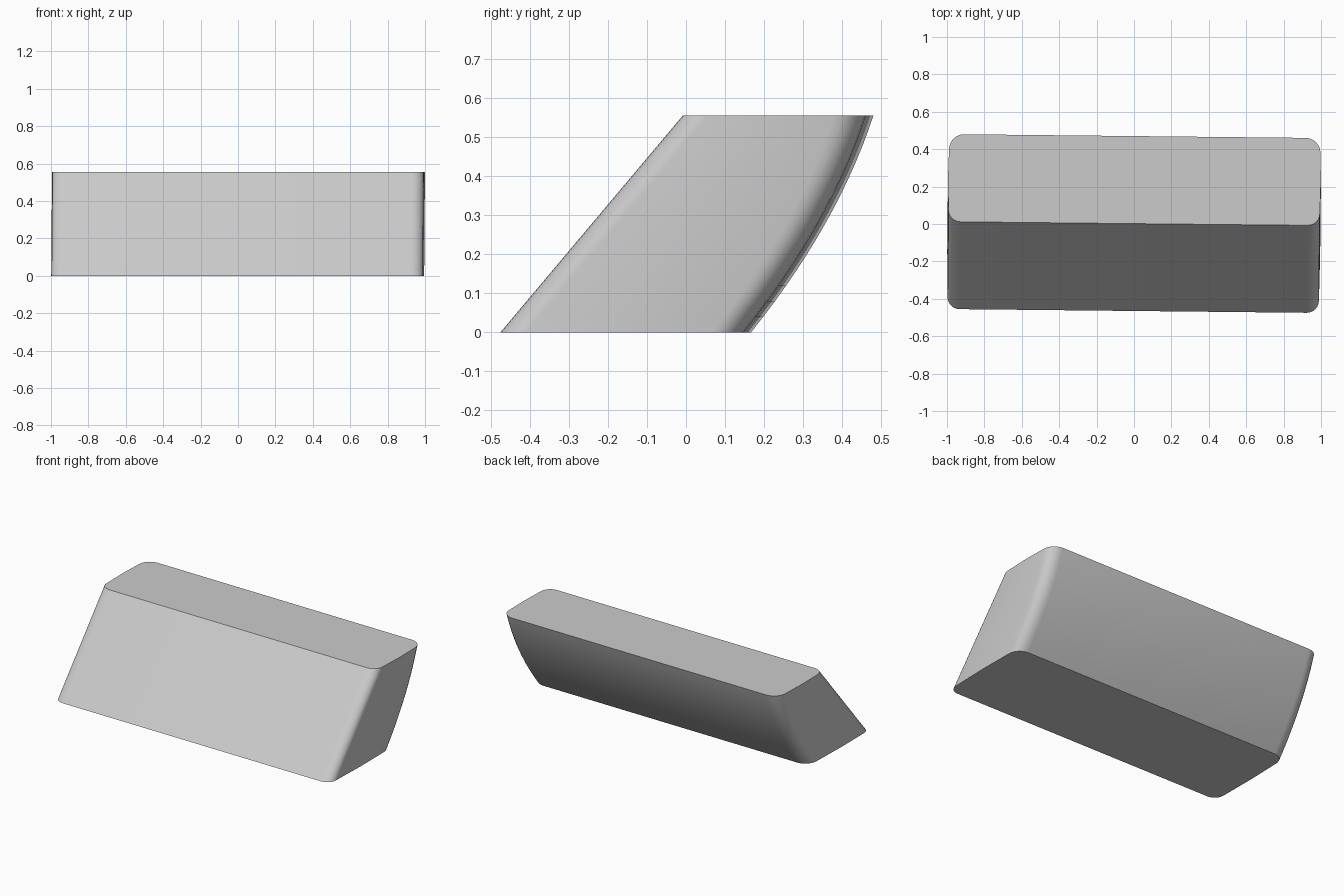
import bpy, bmesh, math
from mathutils import Matrix

if "Cube" in bpy.data.objects:
    bpy.data.objects.remove(bpy.data.objects["Cube"])

HEIGHT, HALF = 0.555, 0.993
LAYERS, ARC = 14, 6


def quarter(cx, cy, rx, ry, start):
    """Points of one rounded corner, counter-clockwise."""
    return [(cx + rx * math.cos(math.radians(start + 90 * i / ARC)),
             cy + ry * math.sin(math.radians(start + 90 * i / ARC)))
            for i in range(ARC + 1)]


def section(t):
    """Rounded rectangle outline at height fraction t, with slightly bowed ends."""
    front = -0.465 + 0.467 * t                               # straight leaning front
    back = 0.157 + 0.313 * t + 4 * 0.033 * t * (1 - t)       # bulging back
    rf, rb = 0.065, 0.08
    right = quarter(HALF - rf, front + rf, rf, rf, -90)
    mid = (front + back) / 2
    right.append((HALF + 0.004, mid))
    right += quarter(HALF - rb, back - rb, rb, rb, 0)
    left = [(-x, y) for x, y in reversed(right)]
    return right + left


# Block: loft of stacked outlines
bm = bmesh.new()
rings = []
for k in range(LAYERS + 1):
    t = k / LAYERS
    rings.append([bm.verts.new((x, y, HEIGHT * t)) for x, y in section(t)])
n = len(rings[0])
for a, b in zip(rings, rings[1:]):
    for i in range(n):
        j = (i + 1) % n
        bm.faces.new((a[i], a[j], b[j], b[i]))
bm.faces.new(list(reversed(rings[0])))
bm.faces.new(rings[-1])

# Slight twist of the whole block about the vertical axis
bmesh.ops.rotate(bm, verts=bm.verts, cent=(0, 0, 0),
                 matrix=Matrix.Rotation(math.radians(-0.6), 3, 'Z'))
bmesh.ops.recalc_face_normals(bm, faces=bm.faces)

mesh = bpy.data.meshes.new("slanted_block")
bm.to_mesh(mesh)
bm.free()
block = bpy.data.objects.new("slanted_block", mesh)
bpy.context.collection.objects.link(block)
bpy.context.view_layer.objects.active = block
block.select_set(True)
bpy.ops.object.shade_smooth_by_angle(angle=math.radians(30))
